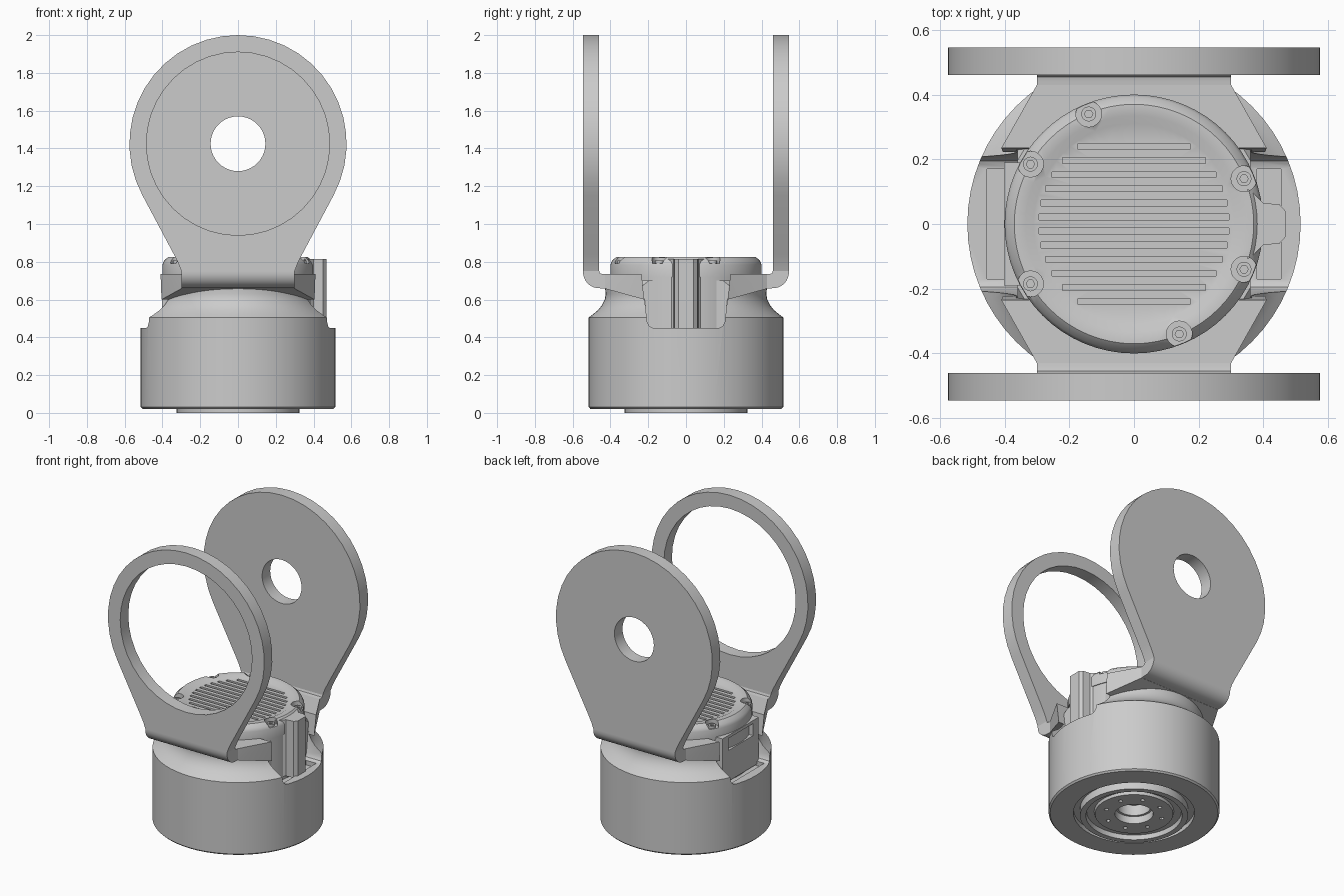
import bpy, bmesh, math
from mathutils import Matrix, Vector

cube = bpy.data.objects.get("Cube")
if cube:
    bpy.data.objects.remove(cube)

GREY = (0.6, 0.6, 0.6, 1)
grey = bpy.data.materials.new("plain_grey")
grey.use_nodes = True
grey.diffuse_color = GREY
grey.node_tree.nodes["Principled BSDF"].inputs["Base Color"].default_value = GREY


def finish(name, bm):
    """Turn a bmesh into a grey object."""
    bmesh.ops.remove_doubles(bm, verts=bm.verts, dist=1e-5)
    bmesh.ops.recalc_face_normals(bm, faces=bm.faces)
    mesh = bpy.data.meshes.new(name)
    bm.to_mesh(mesh)
    bm.free()
    mesh.materials.append(grey)
    ob = bpy.data.objects.new(name, mesh)
    bpy.context.collection.objects.link(ob)
    return ob


def lathe(name, profile, segments=64):
    """Spin a radius/height profile around z."""
    bm = bmesh.new()
    verts = [bm.verts.new((r, 0, z)) for r, z in profile]
    edges = [bm.edges.new(pair) for pair in zip(verts, verts[1:])]
    bmesh.ops.spin(bm, geom=verts + edges, axis=(0, 0, 1), cent=(0, 0, 0),
                   angle=math.tau, steps=segments)
    return finish(name, bm)


def add_prism(bm, points, offset):
    """Extrude a flat outline along an offset."""
    face = bm.faces.new([bm.verts.new(p) for p in points])
    moved = bmesh.ops.extrude_face_region(bm, geom=[face], use_keep_orig=True)["geom"]
    bmesh.ops.translate(bm, vec=offset,
                        verts=[g for g in moved if isinstance(g, bmesh.types.BMVert)])


def add_box(bm, x0, x1, y0, y1, z0, z1):
    add_prism(bm, [(x0, y0, z0), (x1, y0, z0), (x1, y1, z0), (x0, y1, z0)], (0, 0, z1 - z0))


def add_rod(bm, x, y, z0, z1, r, n=20):
    ring = [(x + r * math.cos(math.tau * i / n), y + r * math.sin(math.tau * i / n), z0)
            for i in range(n)]
    add_prism(bm, ring, (0, 0, z1 - z0))


def add_hull(bm, points):
    verts = [bm.verts.new(p) for p in points]
    bmesh.ops.convex_hull(bm, input=verts)


def cut(ob, bm):
    """Subtract a bmesh from an object and bake the result."""
    cutter = finish("cutter", bm)
    mod = ob.modifiers.new("cut", "BOOLEAN")
    mod.operation, mod.solver, mod.object = "DIFFERENCE", "EXACT", cutter
    bpy.context.view_layer.update()
    baked = bpy.data.meshes.new_from_object(
        ob.evaluated_get(bpy.context.evaluated_depsgraph_get()))
    ob.modifiers.clear()
    ob.data = baked
    bpy.data.objects.remove(cutter)


parts = []

# Drum with bearing rings underneath and a tapering neck
drum = lathe("drum_body", [
    (0, .13), (.10, .13), (.10, .06), (.115, .06), (.115, .012), (.235, .012),
    (.24, .03), (.285, .03), (.29, 0), (.325, 0), (.325, .05), (.365, .05),
    (.365, .02), (.505, .02), (.515, .03), (.515, .505), (.495, .52), (.465, .545),
    (.445, .57), (.43, .60), (.425, .63), (.43, .67), (.41, .70), (0, .70)])
for side in (1, -1):
    pocket = bmesh.new()
    add_hull(pocket, [(side * x, y * s, z) for x in (.36, .6) for s in (1, -1)
                      for y, z in ((.175, .45), (.195, .46), (.205, .48), (.24, .78))])
    cut(drum, pocket)
    groove = bmesh.new()
    add_box(groove, *sorted((side * .38, side * .455)), -.17, .17, .42, .47)
    cut(drum, groove)
holes = bmesh.new()
for i in range(8):
    a = math.tau * (i + .5) / 8
    add_rod(holes, .175 * math.cos(a), .175 * math.sin(a), -.02, .05, .013, 12)
cut(drum, holes)
parts.append(drum)

# Inner housing seen in the side pockets
parts.append(lathe("inner_housing", [(0, .40), (.395, .40), (.395, .74), (0, .74)]))

# Cap with dished top, vent slots and screw notches
cap = lathe("vent_cap", [(0, .72), (.40, .72), (.40, .785), (.392, .805), (.37, .825),
                         (.335, .825), (.31, .812), (0, .812)])
screws = [(-.14, .34), (-.32, .185), (-.32, -.185), (.14, -.34), (.34, -.14), (.34, .14)]
notches = bmesh.new()
for x, y in screws:
    add_rod(notches, x, y, .79, .9, .04)
cut(cap, notches)
slots = bmesh.new()
for i in range(12):
    y = (i - 5.5) * .0435
    half = math.sqrt(.295 ** 2 - y * y)
    add_box(slots, -half, half, y - .009, y + .009, .775, .9)
cut(cap, slots)
parts.append(cap)

# Screws with hexagonal sockets
for i, (x, y) in enumerate(screws):
    bm = bmesh.new()
    add_rod(bm, x, y, .77, .806, .023)
    screw = finish(f"cap_screw_{i + 1}", bm)
    socket = bmesh.new()
    add_rod(socket, x, y, .792, .85, .013, 6)
    cut(screw, socket)
    parts.append(screw)

# Cable duct down the left side
bm = bmesh.new()
half_duct = [(.35, .11), (.37, .095), (.40, .065), (.45, .06), (.468, .04)]
outline = half_duct + [(x, -y) for x, y in reversed(half_duct)]
add_prism(bm, [(x, y, .44) for x, y in outline], (0, 0, .375))
parts.append(finish("cable_duct", bm))

# Connector frame with a window on the right side
bm = bmesh.new()
add_box(bm, -.402, -.32, -.19, .19, .43, .735)
frame = finish("connector_frame", bm)
window = bmesh.new()
add_box(window, -.5, -.345, -.13, .13, .635, .715)
cut(frame, window)
parts.append(frame)

# Fork arms: seat, bend and upright plate, front with the wide hole
CENTRE, RADIUS = 1.425, .575
for label, s, hole in (("front", -1, .485), ("back", 1, .145)):
    bm = bmesh.new()
    add_hull(bm, [(sx * x, s * y, z) for sx in (1, -1) for x, y, z in (
        (.30, .43, .735), (.30, .43, .658), (.41, .235, .735), (.405, .222, .60))])
    parts.append(finish(f"{label}_arm_seat", bm))

    bm = bmesh.new()
    arc = [math.radians(-10 * i) for i in range(10)]
    section = [(.46 + .085 * math.cos(a), .745 + .085 * math.sin(a)) for a in arc]
    section += [(.40, .658), (.40, .735), (.44, .735), (.455, .739), (.46, .752), (.545, .752)]
    add_prism(bm, [(-.30, s * y, z) for y, z in section], (.60, 0, 0))
    parts.append(finish(f"{label}_arm_bend", bm))

    bm = bmesh.new()
    right = [(.30, .75), (.315, .79), (.34, .84)]
    sweep = [math.radians(-28.5 + 237 * i / 28) for i in range(29)]
    outline = right + [(RADIUS * math.cos(a), CENTRE + RADIUS * math.sin(a)) for a in sweep]
    outline += [(-x, z) for x, z in reversed(right)]
    add_prism(bm, [(x, s * .46, z) for x, z in outline], (0, s * .085, 0))
    plate = finish(f"{label}_arm_plate", bm)
    bore = bmesh.new()
    add_rod(bore, 0, 0, -.2, .2, hole, 40)
    bmesh.ops.transform(bore, verts=bore.verts, matrix=Matrix.Translation(
        Vector((0, s * .5, CENTRE))) @ Matrix.Rotation(math.pi / 2, 4, "X"))
    cut(plate, bore)
    parts.append(plate)

# Smooth the curved walls, keep creases sharp
bpy.ops.object.select_all(action="DESELECT")
for ob in parts:
    ob.select_set(True)
bpy.context.view_layer.objects.active = parts[0]
bpy.ops.object.shade_smooth_by_angle(angle=math.radians(30))
